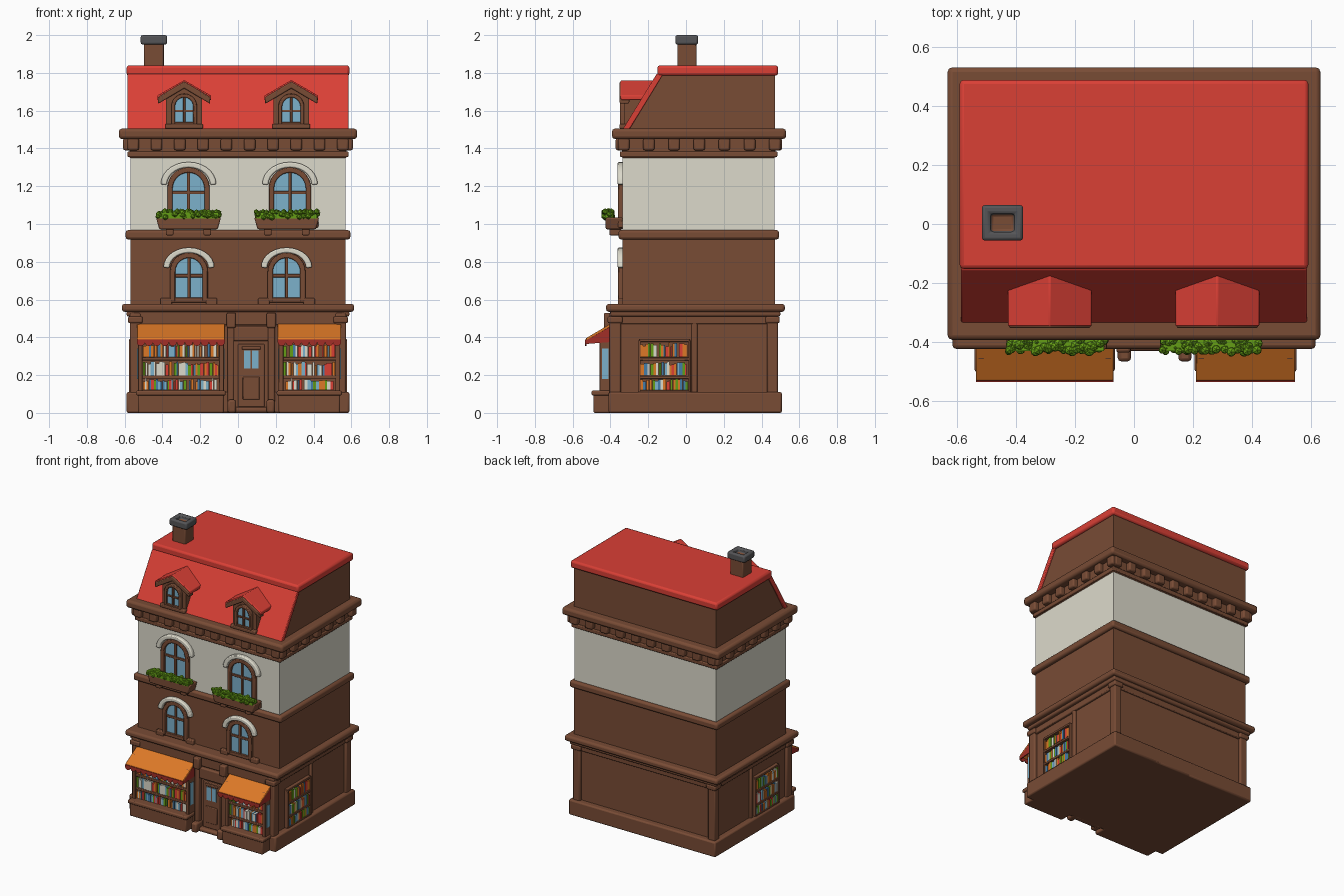
import bpy, bmesh, math, random
from mathutils import Matrix, Vector

if "Cube" in bpy.data.objects:
    bpy.data.objects.remove(bpy.data.objects["Cube"])

random.seed(4)
COLOURS = {
    "brown": (0.19, 0.072, 0.036), "red": (0.70, 0.05, 0.036), "orange": (0.72, 0.19, 0.02),
    "cream": (0.72, 0.70, 0.60), "leaf_green": (0.13, 0.34, 0.008), "glass_blue": (0.20, 0.44, 0.60),
    "slate_grey": (0.09, 0.09, 0.095), "dark_red": (0.36, 0.028, 0.02), "book_blue": (0.06, 0.20, 0.38),
}
MATS = {}
for n, c in COLOURS.items():
    MATS[n] = bpy.data.materials.new(n)
    MATS[n].diffuse_color = (*c, 1)


def finish(name, bm, mats, bevel=0.0):
    bmesh.ops.recalc_face_normals(bm, faces=bm.faces[:])
    me = bpy.data.meshes.new(name)
    bm.to_mesh(me)
    bm.free()
    for m in mats:
        me.materials.append(MATS[m])
    ob = bpy.data.objects.new(name, me)
    bpy.context.collection.objects.link(ob)
    bpy.ops.object.select_all(action='DESELECT')
    ob.select_set(True)
    bpy.context.view_layer.objects.active = ob
    bpy.ops.object.shade_smooth_by_angle(angle=math.radians(40))
    if bevel:
        b = ob.modifiers.new("soft_edges", 'BEVEL')
        b.width, b.segments, b.limit_method = bevel, 2, 'ANGLE'
    return ob


def add_box(bm, x0, x1, y0, y1, z0, z1, mi=0):
    m = Matrix.Translation(((x0 + x1) / 2, (y0 + y1) / 2, (z0 + z1) / 2)) @ \
        Matrix.Diagonal((x1 - x0, y1 - y0, z1 - z0, 1))
    vs = bmesh.ops.create_cube(bm, size=1, matrix=m)['verts']
    for f in {f for v in vs for f in v.link_faces}:
        f.material_index = mi


def boxes(name, mat, dims, bevel=0.0):
    bm = bmesh.new()
    for d in dims:
        add_box(bm, *d)
    return finish(name, bm, [mat], bevel)


def prism(name, mat, pts, axis, a, b, bevel=0.0):
    """Extrude a flat outline: axis x takes (y, z) points, axis y takes (x, z) points."""
    bm = bmesh.new()
    at = (lambda p, t: (t, p[0], p[1])) if axis == 'x' else (lambda p, t: (p[0], t, p[1]))
    f = bm.faces.new([bm.verts.new(at(p, a)) for p in pts])
    ext = bmesh.ops.extrude_face_region(bm, geom=[f])['geom']
    off = Vector(at((0, 0), b - a))
    bmesh.ops.translate(bm, vec=off, verts=[v for v in ext if isinstance(v, bmesh.types.BMVert)])
    return finish(name, bm, [mat], bevel)


def arch(cx, cz, r, z0, n=14):
    a = [(cx - r * math.cos(math.pi * i / n), cz + r * math.sin(math.pi * i / n)) for i in range(n + 1)]
    return [(cx - r, z0)] + a + [(cx + r, z0)]


def window(name, cx, cz, r, z0, y, t=0.028):
    """Arched glass, frame, mullion and crossbar."""
    prism(name + "_glass", "glass_blue", arch(cx, cz, r - t / 2, z0), 'y', y - 0.006, y)
    prism(name + "_frame", "brown", arch(cx, cz, r, z0) + arch(cx, cz, r - t, z0)[::-1],
          'y', y - 0.024, y + 0.01, 0.005)
    w = t * 0.3
    boxes(name + "_bars", "brown", [
        (cx - w, cx + w, y - 0.016, y, z0, cz + r - t / 2),
        (cx - r + t / 2, cx + r - t / 2, y - 0.015, y, cz - 0.03, cz - 0.03 + 2 * w),
        (cx - r, cx + r, y - 0.022, y, z0 - 0.005, z0 + t * 0.7)], 0.003)


# Main storeys and cornices
boxes("ground_floor_wall", "brown", [(-0.55, 0.55, -0.39, 0.465, 0.0, 0.56)])
boxes("second_floor_wall", "brown", [(-0.57, 0.57, -0.335, 0.47, 0.55, 0.95)])
boxes("third_floor_wall", "cream", [(-0.57, 0.57, -0.335, 0.468, 0.94, 1.37)])
boxes("lower_cornice", "brown", [(-0.615, 0.615, -0.423, 0.523, 0.535, 0.577)], 0.014)
boxes("lower_cornice_moulding", "brown", [(-0.59, 0.59, -0.40, 0.50, 0.51, 0.54)], 0.01)
boxes("middle_cornice", "brown", [(-0.595, 0.595, -0.357, 0.493, 0.918, 0.968)], 0.014)
boxes("upper_frieze", "brown", [(-0.575, 0.575, -0.34, 0.474, 1.35, 1.46),
                                (-0.585, 0.585, -0.35, 0.484, 1.355, 1.385)], 0.006)
boxes("upper_cornice", "brown", [(-0.631, 0.631, -0.392, 0.53, 1.45, 1.505)], 0.016)

# Dentils on all four sides
dent = []
for i in range(10):
    x = -0.555 + i * 1.11 / 9
    dent += [(x - 0.03, x + 0.03, -0.372, -0.33, 1.39, 1.455), (x - 0.03, x + 0.03, 0.46, 0.508, 1.39, 1.455)]
for i in range(7):
    y = -0.33 + i * 0.8 / 6
    dent += [(-0.608, -0.56, y - 0.03, y + 0.03, 1.39, 1.455), (0.56, 0.608, y - 0.03, y + 0.03, 1.39, 1.455)]
boxes("dentils", "brown", dent, 0.01)

# Ground floor plinth, corner pilasters and panel rails
boxes("plinth", "brown", [(-0.59, -0.045, -0.41, 0.508, 0, 0.11), (0.185, 0.59, -0.41, 0.508, 0, 0.11),
                          (-0.1, 0.25, -0.38, 0.508, 0, 0.11)], 0.01)
posts, rails = [], [(-0.56, 0.56, 0.44, 0.478, 0.47, 0.54), (-0.56, 0.56, -0.402, -0.36, 0.465, 0.54)]
for s in (-1, 1):
    for x0, x1, y0, y1, z0, z1 in [(0.515, 0.572, -0.405, -0.345, 0.1, 0.53), (0.515, 0.572, 0.43, 0.486, 0.1, 0.53),
                                   (0.505, 0.582, -0.415, -0.335, 0.475, 0.51), (0.505, 0.582, 0.42, 0.496, 0.475, 0.51),
                                   (0.52, 0.566, 0.03, 0.06, 0.1, 0.48)]:
        posts.append((min(s * x0, s * x1), max(s * x0, s * x1), y0, y1, z0, z1))
    rails.append((min(s * 0.53, s * 0.566), max(s * 0.53, s * 0.566), -0.36, 0.45, 0.47, 0.54))
boxes("corner_pilasters", "brown", posts, 0.008)
boxes("panel_rails", "brown", rails, 0.006)

# Books: rows run along x on the front and along y on the sides
BOOKS = ["cream", "orange", "leaf_green", "glass_blue", "book_blue", "red", "cream", "orange"]
ROWS = [(0.12, 0.062), (0.198, 0.075), (0.297, 0.075)]
book_bm = bmesh.new()


def book_row(a, b, z, h, place):
    while a < b - 0.01:
        w = min(random.uniform(0.009, 0.019), b - a)
        if random.random() > 0.06:
            d = random.uniform(0, 0.006)
            add_box(book_bm, *place(a, a + w - 0.001, d), z, z + h * random.uniform(0.72, 1),
                    random.randrange(len(BOOKS)))
        a += w


# Shop displays with awnings
for side, x0, x1 in (("left", -0.54, -0.065), ("right", 0.205, 0.55)):
    boxes(side + "_display_base", "brown", [(x0 + 0.01, x1 - 0.01, -0.49, -0.39, 0, 0.105),
                                            (x0, x1, -0.5, -0.39, 0.092, 0.118)], 0.008)
    boxes(side + "_display_case", "brown",
          [(x0 + 0.01, x0 + 0.035, -0.458, -0.39, 0.11, 0.44), (x1 - 0.035, x1 - 0.01, -0.458, -0.39, 0.11, 0.44)] +
          [(x0 + 0.02, x1 - 0.02, -0.452, -0.39, z, z + 0.018) for z in (0.181, 0.278, 0.378)], 0.004)
    for z, h in ROWS:
        book_row(x0 + 0.036, x1 - 0.036, z, h, lambda a, b, d: (a, b, -0.447 + d, -0.392))
    boxes(side + "_case_side_panes", "glass_blue", [(x0 + 0.006, x0 + 0.0105, -0.445, -0.41, 0.18, 0.34),
                                                   (x1 - 0.0105, x1 - 0.006, -0.445, -0.41, 0.18, 0.34)])
    prism(side + "_awning", "orange", [(-0.40, 0.472), (-0.53, 0.395), (-0.53, 0.38), (-0.40, 0.455)], 'x', x0 + 0.005, x1 - 0.005, 0.004)
    for x in (x0 + 0.006, x1 - 0.014):
        prism(side + "_awning_end", "dark_red", [(-0.40, 0.46), (-0.528, 0.385), (-0.528, 0.365), (-0.40, 0.375)], 'x', x, x + 0.008)
    n = round((x1 - x0) / 0.042)
    w = (x1 - x0 - 0.01) / n
    scallop = [(x0 + 0.005, 0.388)]
    for i in range(n):
        scallop += [(x0 + 0.005 + w * (i + 0.5 - 0.5 * math.cos(math.pi * k / 6)),
                     0.374 - 0.02 * math.sin(math.pi * k / 6)) for k in range(6)]
    scallop += [(x1 - 0.005, 0.374), (x1 - 0.005, 0.388)]
    prism(side + "_awning_valance", "dark_red", scallop, 'y', -0.534, -0.526)

# Side bookcases on both walls
for s, side in ((-1, "left"), (1, "right")):
    def sx(a, b):
        return (min(s * a, s * b), max(s * a, s * b))
    boxes(side + "_wall_bookcase", "brown",
          [(*sx(0.54, 0.578), y, y + 0.012, 0.11, 0.385) for y in (-0.252, 0.012)] +
          [(*sx(0.54, 0.576), -0.25, 0.02, z, z + 0.016) for z in (0.104, 0.18, 0.277, 0.376)], 0.003)
    for z, h in ROWS:
        book_row(-0.24, 0.012, z, h, lambda a, b, d: (*sx(0.54, 0.575 - d), a, b))
finish("books", book_bm, BOOKS)

# Door with surround
boxes("door_surround", "brown", [(-0.055, -0.02, -0.425, -0.38, 0, 0.46), (0.16, 0.195, -0.425, -0.38, 0, 0.46),
                                 (-0.06, -0.012, -0.435, -0.38, 0.45, 0.53), (0.152, 0.2, -0.435, -0.38, 0.45, 0.53),
                                 (-0.03, 0.17, -0.415, -0.38, 0.38, 0.46)], 0.008)
boxes("door_step", "brown", [(-0.03, 0.17, -0.43, -0.38, 0, 0.03), (-0.055, -0.01, -0.465, -0.38, 0, 0.07),
                             (0.15, 0.195, -0.465, -0.38, 0, 0.07)], 0.012)
boxes("door", "brown", [(0.0, 0.14, -0.402, -0.38, 0.03, 0.365), (0.025, 0.115, -0.409, -0.38, 0.07, 0.19),
                        (0.02, 0.12, -0.408, -0.38, 0.335, 0.352)], 0.005)
boxes("door_panes", "glass_blue", [(0.032, 0.066, -0.407, -0.4, 0.235, 0.33), (0.074, 0.108, -0.407, -0.4, 0.235, 0.33)])

# Arched windows on the second and third floors
for floor, cz, r, z0, xs in (("second", 0.748, 0.10, 0.59, (-0.26, 0.257)), ("third", 1.188, 0.112, 1.0, (-0.262, 0.275))):
    for x in xs:
        nm = floor + ("_left" if x < 0 else "_right") + "_window"
        window(nm, x, cz, r, z0, -0.335)
        zb = cz + 0.022
        hood = arch(x, zb, r + 0.035, zb)[1:-1] + arch(x, zb - 0.004, r + 0.003, zb)[1:-1][::-1]
        hood = [(px, pz - 0.022 * (pz - zb) / r) for px, pz in hood]
        prism(nm + "_hood", "cream", hood, 'y', -0.362, -0.33, 0.007)
        boxes(nm + "_sill", "brown", [(x + k - 0.03, x + k + 0.03, -0.36, -0.33, z0 - 0.02, z0 + 0.018) for k in (-0.12, 0.12)], 0.006)

# Flower boxes with bumpy plants
for x, side in ((-0.262, "left"), (0.258, "right")):
    prism(side + "_flower_box", "brown", [(x - 0.155, 0.972), (x + 0.155, 0.972), (x + 0.172, 1.035), (x - 0.172, 1.035)], 'y', -0.425, -0.335, 0.008)
    boxes(side + "_flower_box_brackets", "brown", [(x + k - 0.02, x + k + 0.02, -0.405, -0.34, 0.94, 0.975) for k in (-0.1, 0.1)], 0.006)
    bm = bmesh.new()
    for i in range(90):
        rad = random.uniform(0.012, 0.019)
        p = (x - 0.162 + 0.324 * i / 89, random.uniform(-0.433, -0.39), random.uniform(1.035, 1.066))
        bmesh.ops.create_icosphere(bm, subdivisions=1, radius=rad, matrix=Matrix.Translation(p))
    add_box(bm, x - 0.16, x + 0.16, -0.43, -0.385, 1.03, 1.062)
    finish(side + "_plants", bm, ["leaf_green"])

# Mansard roof
prism("roof_body", "brown", [(-0.32, 1.49), (-0.14, 1.80), (0.47, 1.80), (0.47, 1.49)], 'x', -0.572, 0.572)
prism("roof_slope", "red", [(-0.336, 1.5), (-0.155, 1.795), (-0.12, 1.795), (-0.30, 1.5)], 'x', -0.585, 0.585, 0.005)
boxes("roof_top", "red", [(-0.59, 0.59, -0.152, 0.488, 1.785, 1.84)], 0.014)

# Dormers
for x, side in ((-0.285, "left"), (0.282, "right")):
    nm = side + "_dormer"
    prism(nm + "_body", "brown", [(x - 0.095, 1.5), (x + 0.095, 1.5), (x + 0.095, 1.68), (x, 1.738), (x - 0.095, 1.68)], 'y', -0.325, -0.16)

    def chevron(w, top, eave, t):
        return [(x - w, eave), (x, top), (x + w, eave), (x + w, eave - t), (x, top - t), (x - w, eave - t)]
    prism(nm + "_roof", "red", chevron(0.142, 1.762, 1.68, 0.025), 'y', -0.346, -0.15, 0.005)
    prism(nm + "_gable_trim", "brown", chevron(0.138, 1.754, 1.672, 0.036), 'y', -0.352, -0.30, 0.006)
    window(nm + "_window", x, 1.622, 0.068, 1.525, -0.326, 0.02)
    boxes(nm + "_sill", "brown", [(x - 0.1, x + 0.1, -0.352, -0.31, 1.505, 1.53)], 0.006)

# Chimney with hollow cap
boxes("chimney_stack", "brown", [(-0.497, -0.393, -0.045, 0.055, 1.82, 1.955)], 0.006)
bm = bmesh.new()
add_box(bm, -0.515, -0.375, -0.056, 0.064, 1.95, 2.0)
top = max(bm.faces, key=lambda f: f.calc_center_median().z)
bmesh.ops.inset_region(bm, faces=[top], thickness=0.042)
ext = bmesh.ops.extrude_discrete_faces(bm, faces=[top])['faces'][0]
bmesh.ops.translate(bm, vec=(0, 0, -0.03), verts=ext.verts[:])
ext.material_index = 1
finish("chimney_cap", bm, ["slate_grey", "brown"], 0.01)

for m in bpy.data.materials:
    if m.users and not m.is_grease_pencil:
        m.use_nodes = True
        m.node_tree.nodes["Principled BSDF"].inputs["Base Color"].default_value = m.diffuse_color
